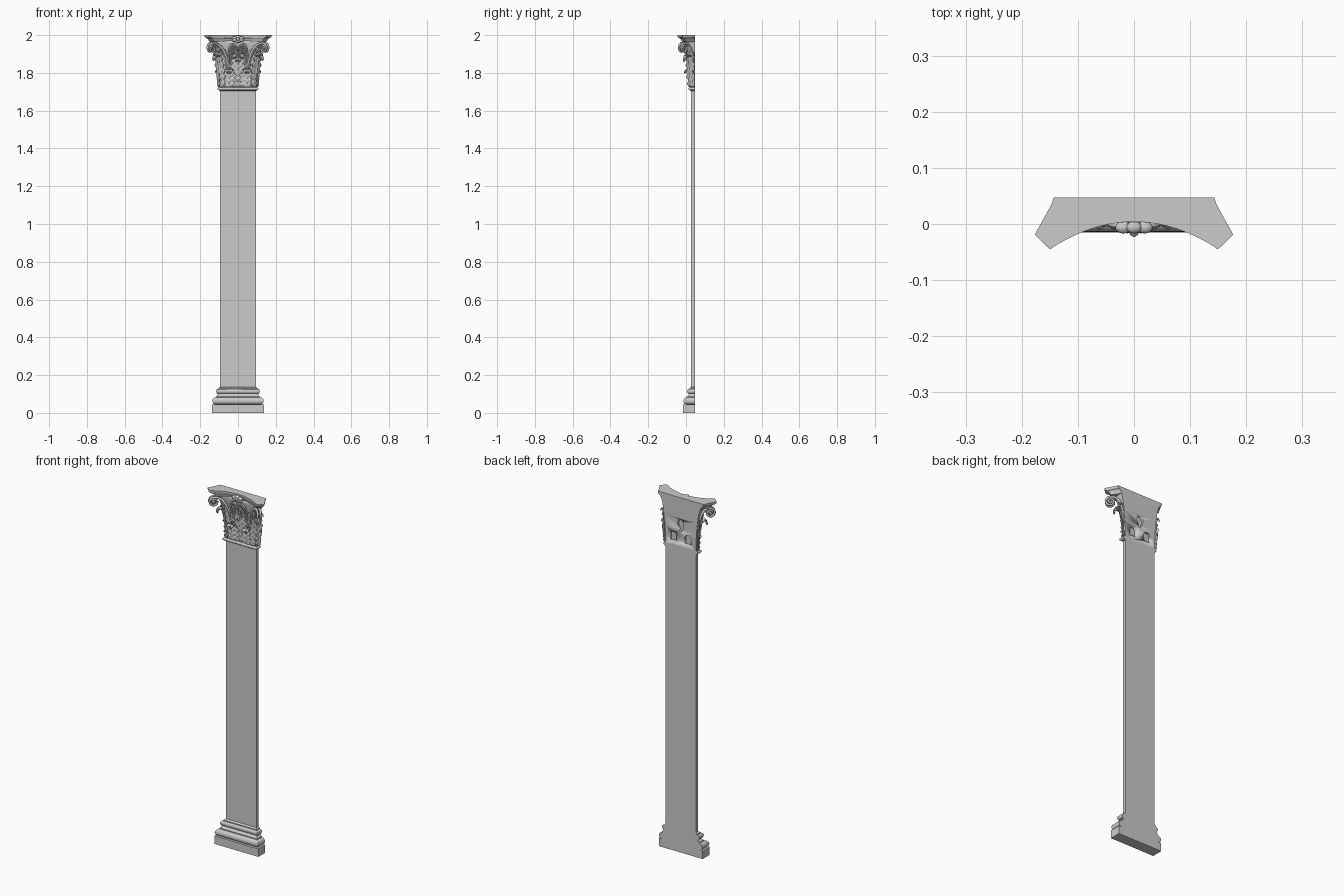
import bpy, bmesh
from math import sin, cos, pi, radians
from mathutils import Vector

if "Cube" in bpy.data.objects:
    bpy.data.objects.remove(bpy.data.objects["Cube"])

BACK, FRONT, HALF = 0.047, 0.027, 0.095   # wall plane, shaft front, shaft half width


def finish(name, bm, angle=35):
    bmesh.ops.recalc_face_normals(bm, faces=bm.faces[:])
    me = bpy.data.meshes.new(name)
    bm.to_mesh(me)
    bm.free()
    me.shade_smooth()
    me.set_sharp_from_angle(angle=radians(angle))
    ob = bpy.data.objects.new(name, me)
    bpy.context.collection.objects.link(ob)
    return ob


def loft(name, rings, angle=35):
    """Closed solid through equal-length rings of points."""
    bm = bmesh.new()
    rows = [[bm.verts.new(p) for p in r] for r in rings]
    n = len(rows[0])
    for a, b in zip(rows, rows[1:]):
        for i in range(n):
            j = (i + 1) % n
            bm.faces.new((a[i], a[j], b[j], b[i]))
    bm.faces.new(rows[0])
    bm.faces.new(rows[-1])
    return finish(name, bm, angle)


def moulding(name, profile):
    """Profile of (projection, z) returned around the three visible sides."""
    rings = []
    for d, z in profile:
        w, f = HALF + d, FRONT - d
        rings.append([(-w, BACK, z), (-w, f, z), (w, f, z), (w, BACK, z)])
    return loft(name, rings)


def bead(d, z0, z1, bulge, n=10):
    """Half-round between z0 and z1, starting at projection d."""
    return [(d + bulge * sin(pi * i / n), (z0 + z1) / 2 - (z1 - z0) / 2 * cos(pi * i / n))
            for i in range(n + 1)]


def leaf(name, base, turn, height, width, curl, flare=0.008, lean=0.0, lobes=5):
    """Acanthus leaf: lobed outline, fluted face, tip rolled outward."""
    out = Vector((sin(turn), -cos(turn), 0))
    across = Vector((cos(turn), sin(turn), 0))
    up = Vector((0, 0, 1))
    base = Vector(base)
    nu, nv = 44, 16
    bm = bmesh.new()
    rows = []
    for i in range(nu + 1):
        t = i / nu
        if t < 0.65:
            k = t / 0.65
            o, z = 0.003 + flare * k * k, (height - curl) * k
            no, nz = 1, 0
        else:
            a = pi - (t - 0.65) / 0.35 * (pi + 0.6)
            o, z = 0.003 + flare + curl * (1 + cos(a)), height - curl + curl * sin(a)
            no, nz = -cos(a), -sin(a)
        env = 0.8 + 0.2 * sin(pi * min(t / 0.6, 1)) if t < 0.6 else 0.8 - 0.55 * ((t - 0.6) / 0.4) ** 1.3
        w = width / 2 * env * (1 - 0.32 * abs(cos(pi * lobes * t)) ** 3)
        row = []
        for j in range(nv + 1):
            v = 2 * j / nv - 1
            av = abs(v)
            relief = (0.004 * max(0, 1 - av * 4) + 0.0022 * cos(2 * pi * (lobes * t - 1.3 * av)) * min(1, av * 2)
                      - 0.004 * av ** 3)
            p = (base + across * (v * w + lean * t * t)
                 + out * (o + relief * no) + up * (z + relief * nz - 0.006 * t * av))
            row.append(bm.verts.new(p))
        rows.append(row)
    for a, b in zip(rows, rows[1:]):
        for j in range(nv):
            bm.faces.new((a[j], a[j + 1], b[j + 1], b[j]))
    bmesh.ops.bisect_plane(bm, geom=bm.verts[:] + bm.edges[:] + bm.faces[:], plane_co=(0, BACK - 0.001, 0),
                           plane_no=(0, 1, 0), clear_outer=True)
    ob = finish(name, bm, 50)
    m = ob.modifiers.new("thickness", 'SOLIDIFY')
    m.thickness, m.offset = 0.003, 0
    return ob


def scroll(name, stem, centre, direction, radius, thick, turns=1.8):
    """Stem that rises and winds into a spiral in the plane of direction and z."""
    c, d = Vector(centre), Vector(direction).normalized()
    pts = [Vector(p) for p in stem]
    n = 36
    for i in range(n + 1):
        k = i / n
        a, r = pi / 2 - 2 * pi * turns * k, radius * (1 - 0.85 * k)
        pts.append(c + d * cos(a) * r + Vector((0, 0, sin(a) * r)))
    cu = bpy.data.curves.new(name, 'CURVE')
    cu.dimensions = '3D'
    cu.bevel_depth, cu.bevel_resolution, cu.resolution_u = thick, 2, 3
    cu.use_fill_caps = True
    sp = cu.splines.new('NURBS')
    sp.points.add(len(pts) - 1)
    for i, (q, p) in enumerate(zip(sp.points, pts)):
        q.co = (*p, 1)
        q.radius = 1 - 0.4 * i / len(pts)
    sp.order_u, sp.use_endpoint_u = 4, True
    ob = bpy.data.objects.new(name, cu)
    bpy.context.collection.objects.link(ob)


def ball(name, loc, size):
    bm = bmesh.new()
    bmesh.ops.create_uvsphere(bm, u_segments=14, v_segments=8, radius=1)
    for v in bm.verts:
        v.co = Vector(loc) + Vector(size) * v.co
    return finish(name, bm, 60)


# Plinth, base mouldings, shaft
moulding("plinth", [(0.042, 0), (0.042, 0.045)])
moulding("base_mouldings", [(0.02, 0.045)] + bead(0.024, 0.045, 0.082, 0.017) + [(0.021, 0.082), (0.021, 0.087)]
         + [(0.021 - 0.009 * sin(pi * i / 12), 0.087 + 0.012 * i / 6) for i in range(7)]
         + [(0.015, 0.099), (0.015, 0.103)] + bead(0.012, 0.103, 0.126, 0.009)
         + [(0.008, 0.126), (0.008, 0.131), (0.0, 0.138)])
moulding("shaft", [(0, 0.13), (0, 1.712)])

# Neck ring and bell of the capital
moulding("neck_ring", [(0, 1.703), (0.005, 1.706)] + bead(0.005, 1.708, 1.724, 0.008) + [(0.004, 1.728), (0, 1.728)])
bell = moulding("capital_bell", [(0, 1.712), (0, 1.76), (0.003, 1.82), (0.009, 1.885), (0.018, 1.935),
                                 (0.024, 1.96), (0.024, 1.966), (0.02, 1.972)])

# Hollows in the back of the bell
outlines = [[(s * 0.045 + x, z) for x, z in ((-0.02, 1.745), (0.02, 1.745), (0.02, 1.785),
                                             (0.01, 1.797), (-0.01, 1.797), (-0.02, 1.785))] for s in (1, -1)]
outlines.append([(0.024 * sin(a) * (0.75 + 0.25 * cos(a)), 1.842 + 0.034 * cos(a))
                 for a in [2 * pi * i / 20 for i in range(20)]])
for o in outlines:
    cutter = loft("hollow_cutter", [[(x, y, z) for x, z in o] for y in (0.035, 0.06)])
    cutter.hide_render = True
    cutter.hide_set(True)
    m = bell.modifiers.new("hollow", 'BOOLEAN')
    m.operation, m.solver, m.object = 'DIFFERENCE', 'EXACT', cutter

# Abacus: concave plan with cut-off corners
half = [(0.15 * i / 10, 0.004 - 0.049 * (i / 10) ** 2) for i in range(11)]
half += [(0.177, -0.019), (0.163, 0.006), (0.152, 0.026), (0.146, 0.038), (0.143, BACK)]
plan = half + [(-x, y) for x, y in reversed(half[1:])]
layers = [(0.03, 1.964), (0.026, 1.968), (0.022, 1.972), (0.019, 1.978), (0.012, 1.983), (0.006, 1.985),
          (0.006, 1.987), (0.001, 1.991), (0, 1.994), (0, 2.0)]
loft("abacus", [[(x * (1 - k / 0.177), BACK - (BACK - y) * (1 - k / 0.1), z) for x, y in plan] for k, z in layers])

# Middle leaf of the tall row, with a small leaf and stem above it
leaf("middle_tall_leaf", (0, FRONT, 1.728), 0, 0.155, 0.085, 0.011, 0.012, lobes=7)
leaf("middle_small_leaf", (0, FRONT - 0.01, 1.87), 0, 0.065, 0.03, 0.005, 0.01, lobes=3)

for s, side in ((1, "right"), (-1, "left")):
    # Short row and tall corner leaves
    leaf(side + "_short_leaf", (s * 0.048, FRONT - 0.005, 1.726), 0, 0.092, 0.088, 0.009, 0.004)
    leaf(side + "_return_short_leaf", (s * (HALF + 0.002), BACK, 1.726), s * pi / 2, 0.092, 0.07, 0.006, 0.003)
    leaf(side + "_corner_leaf", (s * (HALF - 0.003), FRONT + 0.003, 1.728), s * pi / 4, 0.165, 0.075, 0.013, 0.018,
         lobes=7)
    leaf(side + "_return_tall_leaf", (s * (HALF + 0.003), BACK, 1.8), s * pi / 2, 0.11, 0.05, 0.006, 0.012)
    # Sheath leaves from which the scrolls spring
    leaf(side + "_outer_sheath", (s * 0.054, FRONT - 0.004, 1.82), s * 0.3, 0.105, 0.04, 0.008, 0.018, s * 0.04)
    leaf(side + "_inner_sheath", (s * 0.05, FRONT - 0.004, 1.82), -s * 0.2, 0.095, 0.032, 0.006, 0.014, -s * 0.025)
    leaf(side + "_volute_leaf", (s * 0.102, FRONT - 0.006, 1.86), s * pi / 4, 0.095, 0.045, 0.012, 0.018)
    # Paired corner volutes and inner scrolls
    centre = Vector((s * 0.139, -0.016, 1.932))
    shift = Vector((s * 0.006, 0.006, 0))
    diag = (s, -1, 0)
    scroll(side + "_front_volute", [(s * 0.052, 0.018, 1.84), (s * 0.06, 0.008, 1.89), (s * 0.083, 0.002, 1.935),
                                    (s * 0.112, -0.005, 1.955)], centre - shift, diag, 0.026, 0.0065)
    scroll(side + "_return_volute", [(s * 0.1, 0.04, 1.85), (s * 0.108, 0.036, 1.9), (s * 0.117, 0.022, 1.94),
                                     (s * 0.128, 0.006, 1.956)], centre + shift, diag, 0.026, 0.0065)
    ball(side + "_volute_eye", centre, (0.01, 0.01, 0.009))
    scroll(side + "_inner_scroll", [(s * 0.05, 0.018, 1.84), (s * 0.052, 0.008, 1.89), (s * 0.046, 0.0, 1.935),
                                    (s * 0.036, -0.002, 1.95)], (s * 0.026, -0.002, 1.933), (-s, 0, 0), 0.019, 0.005)

# Flower in the middle of the abacus
for i in range(6):
    a = pi / 6 + i * pi / 3
    ball("flower_petal", (0.022 * cos(a), -0.006, 1.979 + 0.011 * sin(a)), (0.014, 0.011, 0.009))
ball("flower_centre", (0, -0.012, 1.979), (0.009, 0.011, 0.009))
